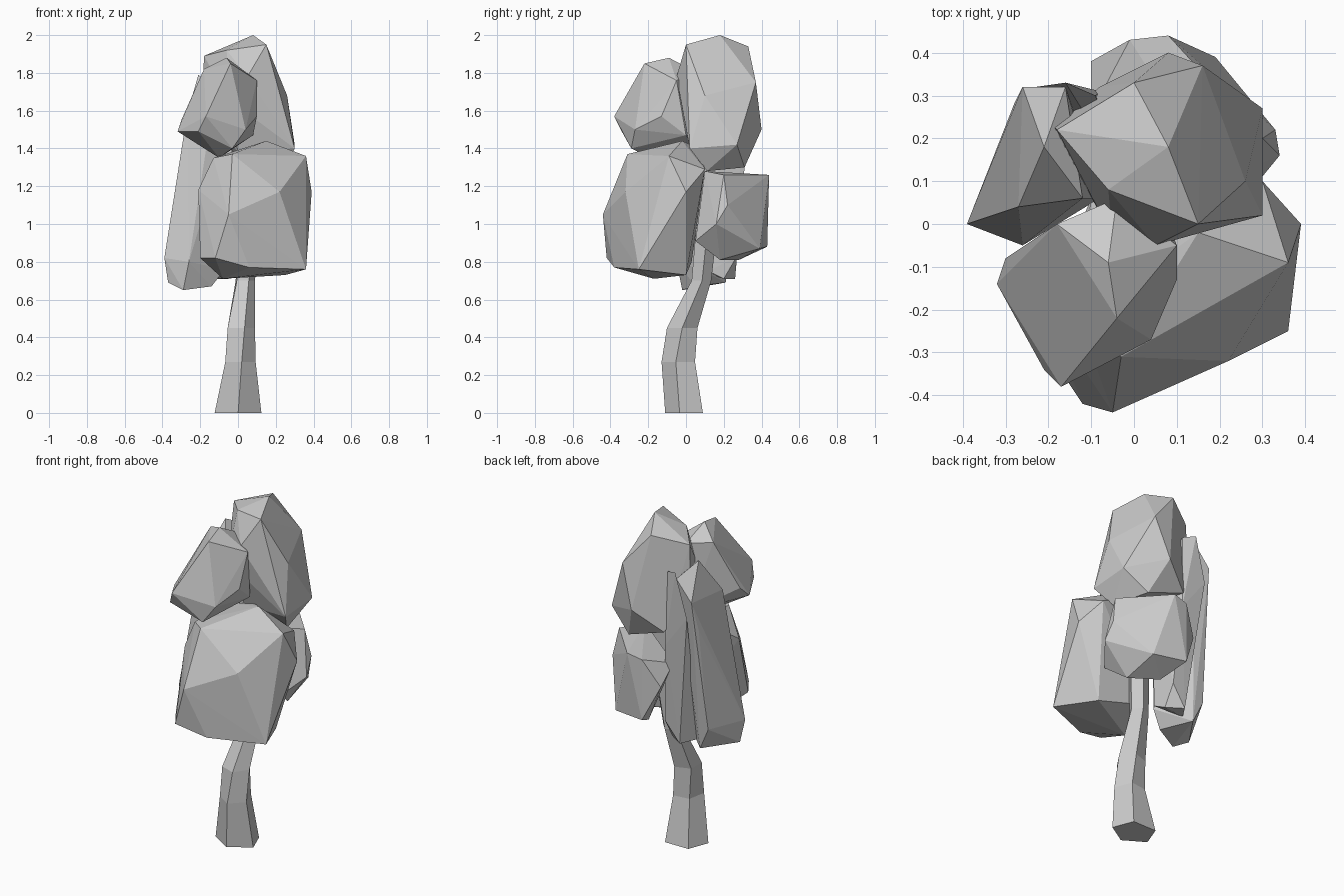
import bpy, bmesh, math


def finish(bm, name):
    bmesh.ops.recalc_face_normals(bm, faces=bm.faces[:])
    me = bpy.data.meshes.new(name)
    bm.to_mesh(me)
    bm.free()
    ob = bpy.data.objects.new(name, me)
    bpy.context.collection.objects.link(ob)
    return ob


def clump(name, *corners):
    """Faceted leaf clump: convex skin over a few corner points."""
    bm = bmesh.new()
    for c in corners:
        bm.verts.new(c)
    bmesh.ops.convex_hull(bm, input=bm.verts[:])
    loose = [v for v in bm.verts if not v.link_faces]
    bmesh.ops.delete(bm, geom=loose, context='VERTS')
    return finish(bm, name)


def limb(name, rings, sides=5):
    """Bent low-poly limb from rings of (x, y, z, rx, ry, turn)."""
    bm = bmesh.new()
    loops = []
    for x, y, z, rx, ry, turn in rings:
        angles = [turn + math.tau * i / sides for i in range(sides)]
        loops.append([bm.verts.new((x + rx * math.cos(a), y + ry * math.sin(a), z))
                      for a in angles])
    for lo, hi in zip(loops, loops[1:]):
        for i in range(sides):
            j = (i + 1) % sides
            bm.faces.new((lo[i], lo[j], hi[j], hi[i]))
    bm.faces.new(loops[0][::-1])
    bm.faces.new(loops[-1])
    return finish(bm, name)


# Trunk, leaning back into the crown
limb("trunk", [
    (0.00, 0.00, 0.00, 0.13, 0.11, -0.31),
    (0.01, -0.035, 0.27, 0.085, 0.095, -0.2),
    (0.01, -0.02, 0.45, 0.08, 0.085, 0.0),
    (0.035, 0.08, 0.70, 0.055, 0.055, 0.1),
    (0.06, 0.11, 1.00, 0.06, 0.06, 0.1),
])

# Large lower clump at the front
clump("front_foliage",
      (-0.05, -0.44, 1.05), (-0.12, -0.42, 0.82), (-0.20, -0.30, 0.82),
      (-0.21, -0.20, 1.18), (-0.08, -0.17, 0.71), (0.25, 0.00, 0.73),
      (0.36, -0.25, 0.76), (0.39, 0.00, 1.17), (0.36, -0.09, 1.36),
      (0.22, -0.32, 1.17), (-0.03, -0.31, 1.37), (-0.13, -0.22, 1.35),
      (0.15, -0.02, 1.44), (0.30, 0.10, 1.29), (-0.05, 0.03, 0.80),
      (-0.10, 0.06, 1.36), (0.05, 0.07, 1.40), (0.06, -0.38, 0.77))

# Small upper clump at the front
clump("upper_front_foliage",
      (-0.32, -0.14, 1.49), (-0.21, -0.34, 1.49), (-0.17, -0.38, 1.57),
      (0.04, -0.27, 1.50), (0.10, -0.13, 1.57), (0.10, -0.05, 1.76),
      (-0.04, -0.22, 1.85), (-0.06, -0.09, 1.88), (-0.18, 0.00, 1.82),
      (-0.30, -0.08, 1.55), (-0.10, -0.19, 1.35), (-0.03, -0.29, 1.40),
      (0.08, 0.00, 1.47), (-0.05, 0.05, 1.39), (-0.04, 0.06, 1.80))

# Crown clump at the top
clump("crown_foliage",
      (0.08, 0.18, 2.00), (0.00, 0.33, 1.94), (0.15, 0.00, 1.95),
      (-0.06, 0.08, 1.92), (-0.18, 0.22, 1.89), (0.05, -0.05, 1.78),
      (-0.05, -0.03, 1.66), (0.16, 0.37, 1.75), (0.26, 0.10, 1.68),
      (0.30, 0.27, 1.42), (0.30, 0.02, 1.40), (0.08, 0.40, 1.50),
      (0.24, 0.11, 1.28), (0.16, 0.31, 1.30), (0.00, 0.06, 1.38),
      (-0.19, 0.23, 1.60), (-0.08, 0.32, 1.38))

# Small lower clump at the back right
clump("back_foliage",
      (0.34, 0.16, 1.00), (0.33, 0.22, 1.10), (0.08, 0.44, 1.26),
      (-0.01, 0.43, 0.88), (0.19, 0.39, 0.87), (0.25, 0.05, 0.91),
      (0.20, 0.18, 0.81), (0.05, 0.28, 0.81), (0.20, 0.10, 1.28),
      (0.30, 0.20, 1.26), (0.05, 0.10, 1.05), (-0.10, 0.38, 1.08),
      (-0.01, 0.43, 1.24), (-0.10, 0.26, 1.18))

# Tall clump on the left side
clump("left_foliage",
      (-0.39, 0.00, 0.82), (-0.37, 0.02, 0.69), (-0.29, -0.02, 0.65),
      (-0.26, -0.05, 0.80), (-0.14, 0.05, 0.67), (-0.07, 0.08, 0.76),
      (-0.30, 0.22, 0.82), (-0.24, 0.21, 0.69), (-0.28, 0.28, 1.43),
      (-0.26, 0.32, 1.60), (-0.21, 0.18, 1.79), (-0.16, 0.32, 1.72),
      (-0.27, 0.04, 1.58), (-0.12, 0.06, 1.72), (-0.08, 0.06, 1.40))

# Narrow tall clump tucked in beside it
clump("left_back_foliage",
      (-0.16, 0.33, 1.76), (-0.09, 0.30, 1.74), (-0.23, 0.32, 1.50),
      (-0.08, 0.31, 1.30), (-0.03, 0.12, 1.50), (-0.14, 0.26, 0.71),
      (-0.05, 0.20, 0.71), (-0.05, 0.27, 0.83), (-0.20, 0.17, 0.72),
      (-0.04, 0.12, 0.75))
